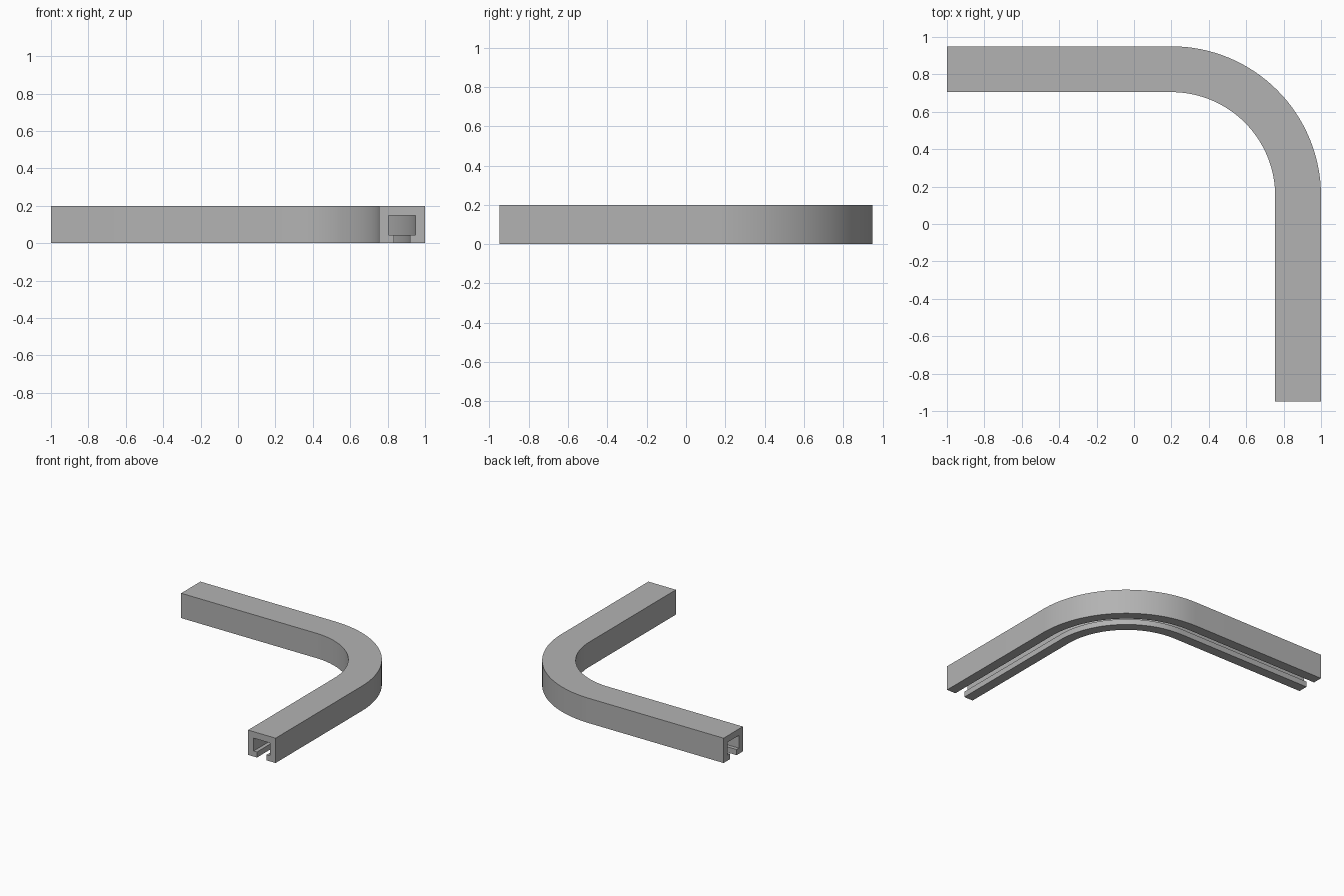
import bpy
import bmesh
from math import sin, cos, pi, radians
from mathutils import Vector

if "Cube" in bpy.data.objects:
    bpy.data.objects.remove(bpy.data.objects["Cube"], do_unlink=True)

HALF_WIDTH, HEIGHT = 0.1225, 0.2
CAVITY_HALF, CAVITY_LOW, CAVITY_TOP = 0.0725, 0.045, 0.148
SLOT_HALF = 0.043
BEND_CENTRE, BEND_RADIUS, STEPS = Vector((0.2, 0.15, 0)), 0.6775, 32

# Plain grey metal
grey = bpy.data.materials.new("grey metal")
grey.use_nodes = True
colour = (0.45, 0.45, 0.45, 1)
grey.diffuse_color = colour
grey.node_tree.nodes["Principled BSDF"].inputs["Base Color"].default_value = colour

# Slotted channel section: half outline, then mirrored
half = [(SLOT_HALF, 0), (HALF_WIDTH, 0), (HALF_WIDTH, HEIGHT)]
inner = [(CAVITY_HALF, CAVITY_TOP), (CAVITY_HALF, CAVITY_LOW), (SLOT_HALF, CAVITY_LOW)]


def mirrored(points):
    return [(-x, z) for x, z in reversed(points)]


section = half + mirrored(half) + mirrored(inner) + inner

# Centre line: straight arm, quarter bend, straight arm (point, outward direction)
stations = []
for i in range(STEPS + 1):
    a = pi / 2 * i / STEPS
    out = Vector((cos(a), sin(a), 0))
    stations.append((BEND_CENTRE + out * BEND_RADIUS, out))
first, last = stations[0], stations[-1]
stations.insert(0, (Vector((first[0].x, -0.95, 0)), first[1]))
stations.append((Vector((-1, last[0].y, 0)), last[1]))

# Sweep the section along the centre line
bm = bmesh.new()
rings = [[bm.verts.new(p + out * x + Vector((0, 0, z))) for x, z in section]
         for p, out in stations]
n = len(section)
for a, b in zip(rings, rings[1:]):
    for i in range(n):
        j = (i + 1) % n
        bm.faces.new((a[i], a[j], b[j], b[i]))
bm.faces.new(rings[0])
bm.faces.new(rings[-1][::-1])
bmesh.ops.recalc_face_normals(bm, faces=bm.faces)

mesh = bpy.data.meshes.new("curved_channel_rail")
bm.to_mesh(mesh)
bm.free()
mesh.materials.append(grey)
rail = bpy.data.objects.new("curved_channel_rail", mesh)
bpy.context.collection.objects.link(rail)

# Smooth bend with crisp section edges
bpy.ops.object.select_all(action='DESELECT')
rail.select_set(True)
bpy.context.view_layer.objects.active = rail
bpy.ops.object.shade_smooth_by_angle(angle=radians(30))
